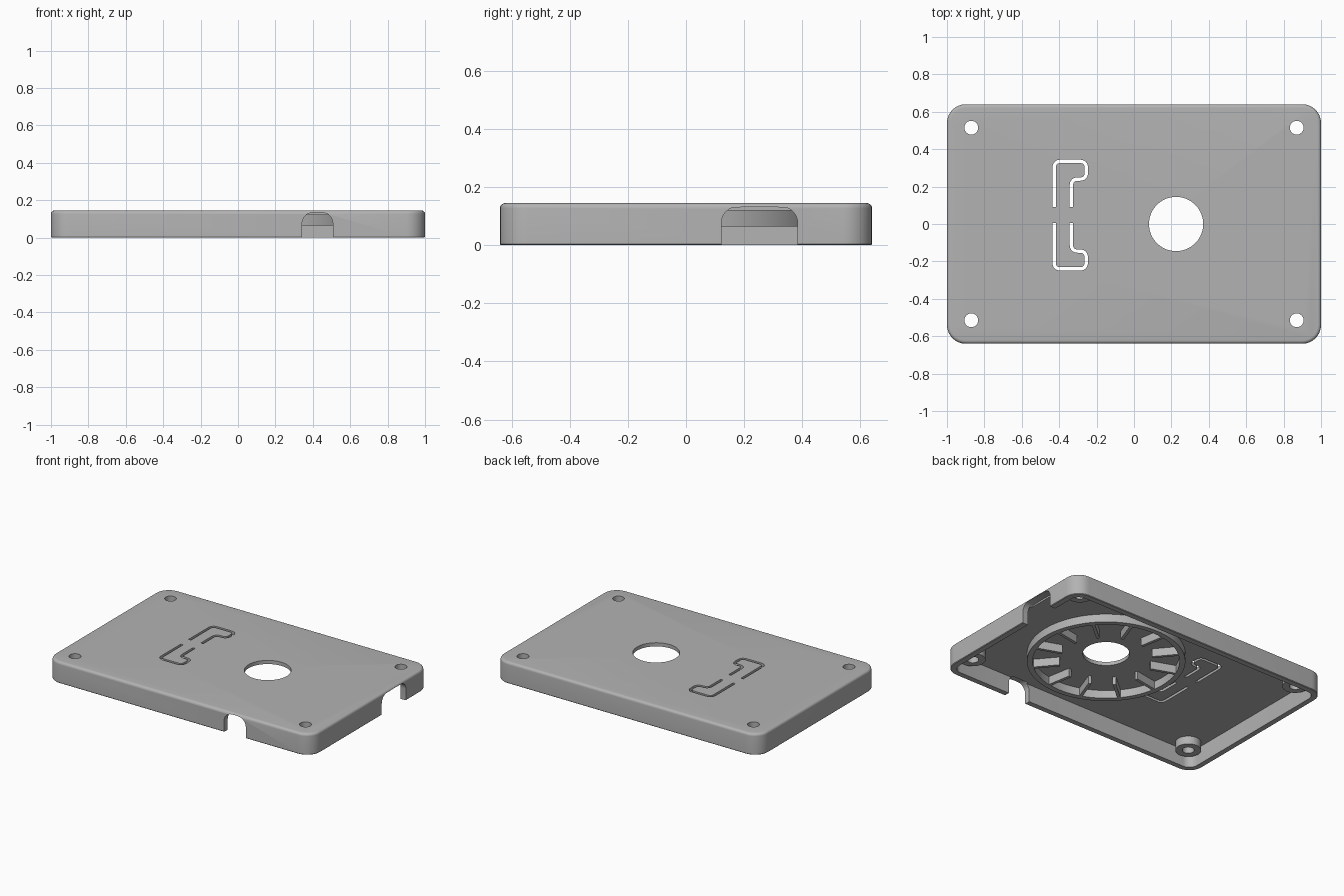
import bpy, bmesh, math
from mathutils import Vector

if "Cube" in bpy.data.objects:
    bpy.data.objects.remove(bpy.data.objects["Cube"])

HEIGHT, UNDERSIDE, RIM = 0.145, 0.12, 0.065
HUB = Vector((0.225, 0.0))

grey = bpy.data.materials.new("light grey plastic")
grey.use_nodes = True
grey.diffuse_color = (0.45, 0.45, 0.45, 1)
grey.node_tree.nodes["Principled BSDF"].inputs["Base Color"].default_value = grey.diffuse_color


def loft(name, loops, wrap=False):
    """Skin a list of point loops; cap the ends, or wrap round into a tube."""
    bm = bmesh.new()
    rows = [[bm.verts.new(p) for p in loop] for loop in loops]
    n = len(rows[0])
    pairs = list(zip(rows, rows[1:])) + ([(rows[-1], rows[0])] if wrap else [])
    for a, b in pairs:
        for i in range(n):
            j = (i + 1) % n
            bm.faces.new((a[i], a[j], b[j], b[i]))
    if not wrap:
        bm.faces.new(rows[0])
        bm.faces.new(rows[-1])
    bmesh.ops.recalc_face_normals(bm, faces=bm.faces)
    mesh = bpy.data.meshes.new(name)
    bm.to_mesh(mesh)
    bm.free()
    mesh.materials.append(grey)
    obj = bpy.data.objects.new(name, mesh)
    bpy.context.collection.objects.link(obj)
    return obj


def prism(name, outline, z0, z1):
    return loft(name, [[(x, y, z) for x, y in outline] for z in (z0, z1)])


def rounded_rect(hx, hy, r, steps=8):
    pts = []
    for q, (sx, sy) in enumerate([(1, 1), (-1, 1), (-1, -1), (1, -1)]):
        for s in range(steps + 1):
            a = math.pi / 2 * (q + s / steps)
            pts.append((sx * (hx - r) + r * math.cos(a), sy * (hy - r) + r * math.sin(a)))
    return pts


def circle(c, r, n):
    return [(c[0] + r * math.cos(2 * math.pi * i / n),
             c[1] + r * math.sin(2 * math.pi * i / n)) for i in range(n)]


def tube(name, c, r_in, r_out, z0, z1, n):
    section = [(r_in, z0), (r_out, z0), (r_out, z1), (r_in, z1)]
    return loft(name, [[(x, y, z) for x, y in circle(c, r, n)] for r, z in section], True)


def arch(width, top, r):
    """Notch profile with rounded upper corners, open below the rim."""
    h = width / 2
    pts = [(h, -0.1)]
    for k in range(13):
        a = math.pi * k / 12
        side = 1 if k < 6 else -1 if k > 6 else 0
        pts.append((side * (h - r) + r * math.cos(a), top - r + r * math.sin(a)))
    return pts + [(-h, -0.1)]


def ribbon(path, r, half):
    """Outline of a constant-width slot along a path with rounded corners."""
    path = [Vector(p) for p in path]
    line = [path[0]]
    for a, b, c in zip(path, path[1:], path[2:]):
        p, q = b + (a - b).normalized() * r, b + (c - b).normalized() * r
        for k in range(7):
            t = k / 6
            line.append(p * (1 - t) ** 2 + b * 2 * t * (1 - t) + q * t * t)
    line.append(path[-1])
    left, right = [], []
    for i, p in enumerate(line):
        d = (line[min(i + 1, len(line) - 1)] - line[max(i - 1, 0)]).normalized()
        side = Vector((-d.y, d.x)) * half
        left.append(p + side)
        right.append(p - side)
    return left + right[::-1]


# Outer shell with softened top edge
layers = [(0.004, 0), (0, 0.004)]
bev = 0.018
for k in range(6):
    a = math.pi / 2 * k / 5
    layers.append((bev * (1 - math.cos(a)), HEIGHT - bev + bev * math.sin(a)))
cover = loft("cover_shell", [[(x, y, z) for x, y in rounded_rect(1 - d, 0.64 - d, 0.1 - d)]
                             for d, z in layers])

# Cavity, centre opening, screw holes
corners = [(sx * 0.87, sy * 0.515) for sx in (-1, 1) for sy in (-1, 1)]
cutters = [prism("cavity_cutter", rounded_rect(0.96, 0.6, 0.06), -0.1, UNDERSIDE),
           prism("centre_cutter", circle(HUB, 0.145, 64), 0.05, 0.3)]
cutters += [prism("screw_cutter", circle(c, 0.037, 24), 0.05, 0.3) for c in corners]

# Cable notches in the front and right walls
cutters.append(loft("front_notch_cutter", [[(0.425 + u, y, z) for u, z in arch(0.165, 0.135, 0.06)]
                                           for y in (-0.8, -0.585)]))
cutters.append(loft("side_notch_cutter", [[(x, 0.253 + u, z) for u, z in arch(0.262, 0.132, 0.055)]
                                          for x in (0.945, 1.2)]))

# Pair of mirrored hook-shaped slots
hook = [(-0.427, 0.09), (-0.427, 0.335), (-0.255, 0.335), (-0.255, 0.24),
        (-0.335, 0.24), (-0.335, 0.09)]
for path in (hook, [(x, 0.095 - y) for x, y in hook]):
    cutters.append(prism("slot_cutter", ribbon(path, 0.035, 0.009), 0.05, 0.3))

for c in cutters:
    c.hide_render = True
    mod = cover.modifiers.new(c.name, "BOOLEAN")
    mod.operation, mod.solver, mod.object = "DIFFERENCE", "EXACT", c
graph = bpy.context.evaluated_depsgraph_get()
cut_mesh = bpy.data.meshes.new_from_object(cover.evaluated_get(graph))
cover.modifiers.clear()
cover.data = cut_mesh
for c in cutters:
    bpy.data.objects.remove(c)

# Underside: circular wall, radial ribs, screw bosses
parts = [cover, tube("ring_wall", HUB, 0.455, 0.49, RIM, UNDERSIDE + 0.005, 96)]
for i in range(12):
    a = math.radians(10 + 30 * i)
    out, side = Vector((math.cos(a), math.sin(a))), Vector((-math.sin(a), math.cos(a))) * 0.01
    ends = HUB + out * 0.29, HUB + out * 0.46
    outline = [ends[0] - side, ends[1] - side, ends[1] + side, ends[0] + side]
    prism(f"radial_rib_{i + 1}", outline, RIM, UNDERSIDE + 0.005)
for i, c in enumerate(corners):
    parts.append(tube(f"screw_boss_{i + 1}", c, 0.037, 0.08, RIM, UNDERSIDE + 0.005, 24))

# Smooth the curved surfaces, keep the edges sharp
bpy.ops.object.select_all(action="DESELECT")
for p in parts:
    p.select_set(True)
bpy.context.view_layer.objects.active = cover
bpy.ops.object.shade_smooth_by_angle(angle=math.radians(32))
